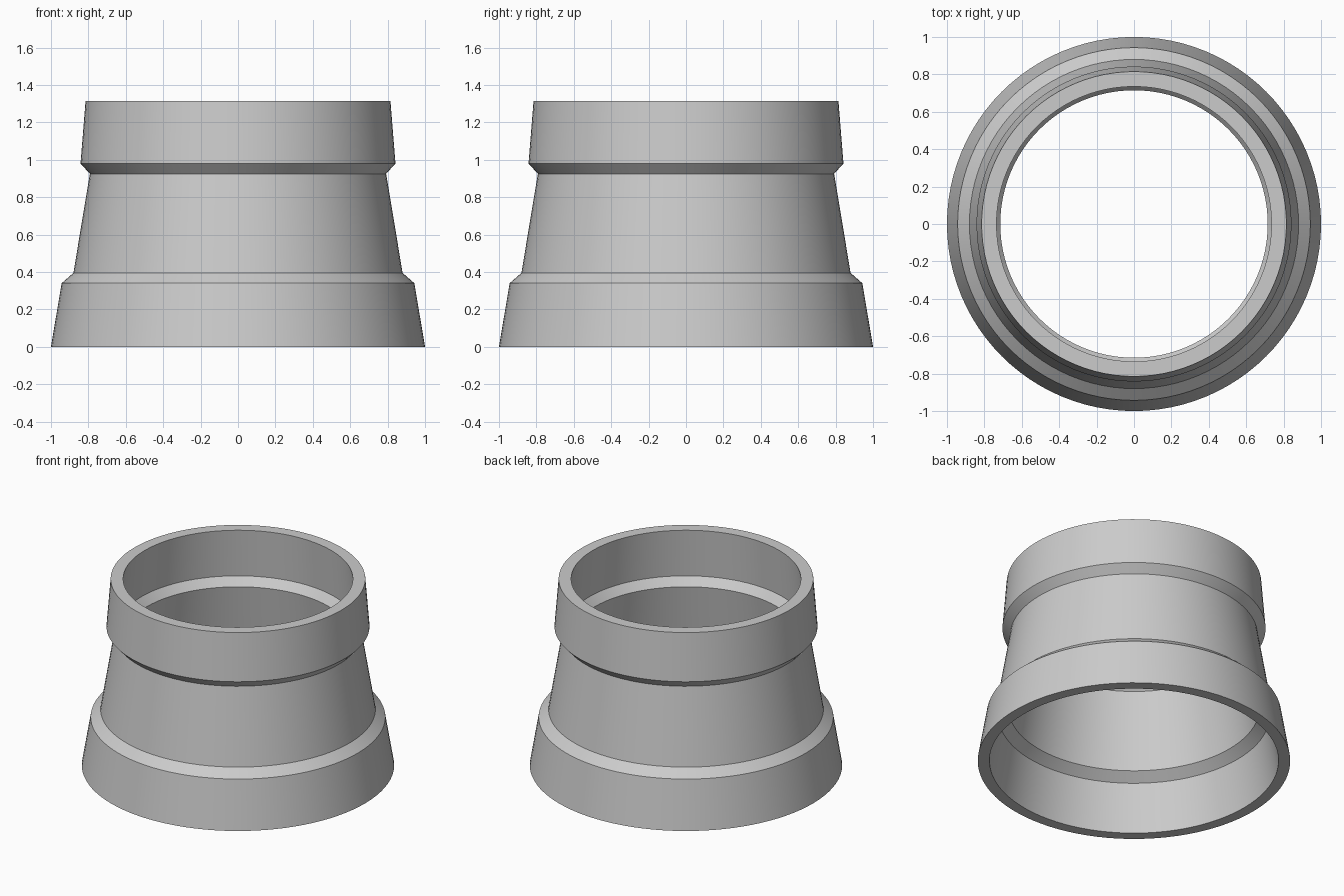
import bpy
import bmesh
import math

cube = bpy.data.objects.get("Cube")
if cube:
    bpy.data.objects.remove(cube, do_unlink=True)

SEGMENTS = 96

# Wall section as (radius, height): up the outside, down the inside
outer = [(1.0, 0), (0.943, 0.34), (0.88, 0.395),
         (0.792, 0.925), (0.842, 0.98), (0.815, 1.315)]
inner = [(0.735, 1.315), (0.763, 0.98), (0.715, 0.925),
         (0.803, 0.39), (0.868, 0.335), (0.925, 0)]


def lathe(name, section, material):
    """Revolve a closed section around z into a smooth, crease-edged solid."""
    bm = bmesh.new()
    verts = [bm.verts.new((r, 0, z)) for r, z in section]
    edges = [bm.edges.new((v, verts[i - 1])) for i, v in enumerate(verts)]
    bmesh.ops.spin(bm, geom=verts + edges, cent=(0, 0, 0), axis=(0, 0, 1),
                   angle=math.tau, steps=SEGMENTS, use_merge=True)
    bmesh.ops.remove_doubles(bm, verts=bm.verts[:], dist=0.0001)
    bmesh.ops.recalc_face_normals(bm, faces=bm.faces[:])
    mesh = bpy.data.meshes.new(name)
    bm.to_mesh(mesh)
    bm.free()
    mesh.materials.append(material)
    obj = bpy.data.objects.new(name, mesh)
    bpy.context.collection.objects.link(obj)
    bpy.ops.object.select_all(action="DESELECT")
    obj.select_set(True)
    bpy.context.view_layer.objects.active = obj
    bpy.ops.object.shade_smooth_by_angle(angle=math.radians(25))
    return obj


# Plain grey finish
grey = bpy.data.materials.new("light_grey")
grey.use_nodes = True
colour = (0.6, 0.6, 0.6, 1)
grey.diffuse_color = colour
grey.node_tree.nodes["Principled BSDF"].inputs["Base Color"].default_value = colour

# Hollow tapered collar with a flared base and raised top band
lathe("tapered_collar", outer + inner, grey)
